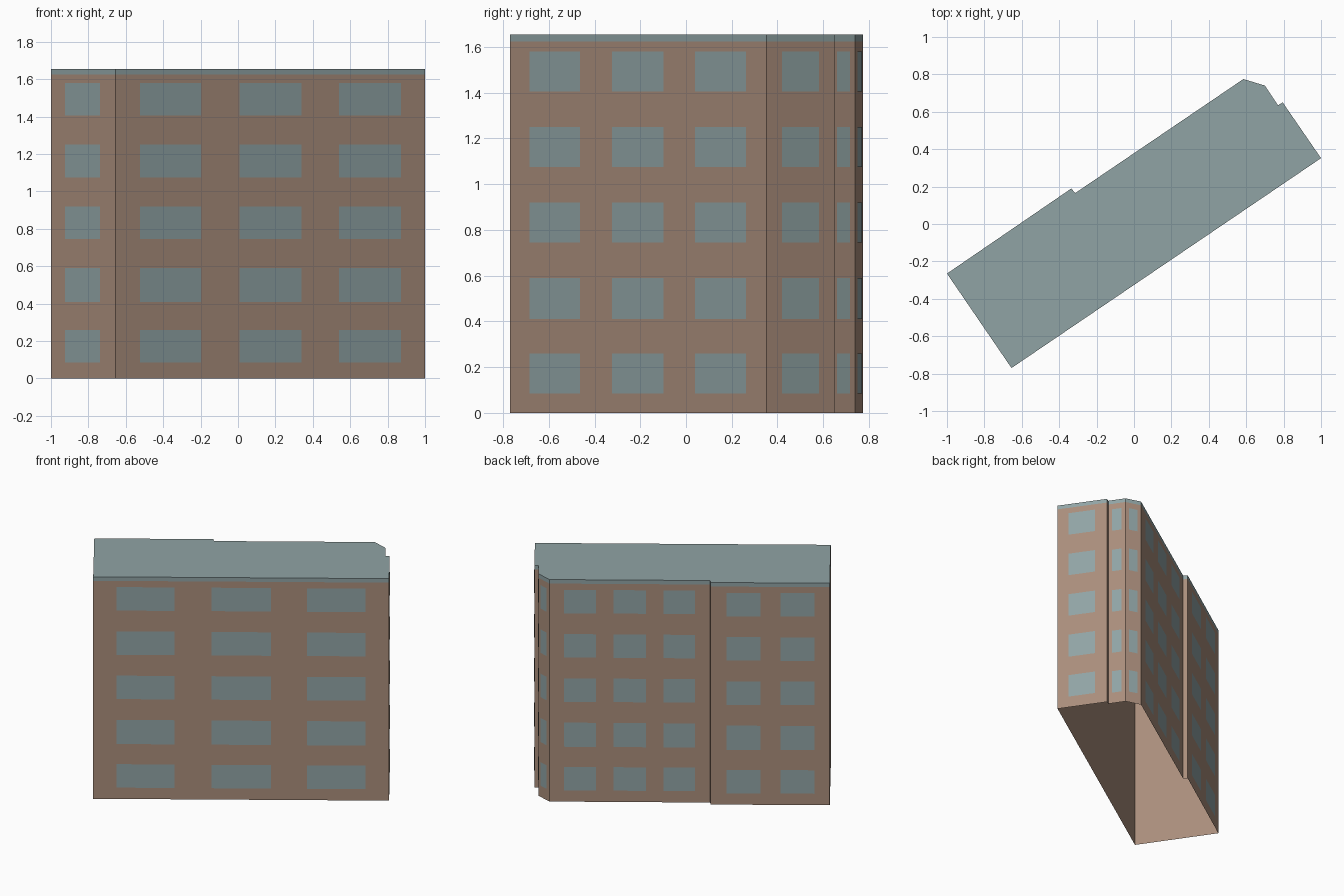
import bpy, bmesh
from mathutils import Vector

if "Cube" in bpy.data.objects:
    bpy.data.objects.remove(bpy.data.objects["Cube"], do_unlink=True)


def make_material(name, colour):
    mat = bpy.data.materials.new(name)
    mat.use_nodes = True
    mat.diffuse_color = colour
    mat.node_tree.nodes["Principled BSDF"].inputs["Base Color"].default_value = colour
    return mat


brown = make_material("brown_wall", (0.40, 0.27, 0.20, 1))
teal = make_material("grey_teal", (0.28, 0.37, 0.375, 1))

HEIGHT, EAVE = 1.655, 1.625
ROWS = [(0.085, 0.26), (0.41, 0.59), (0.745, 0.92), (1.075, 1.25), (1.405, 1.58)]
SINGLE = [(0.225, 0.765)]

# Footprint corners, counter-clockwise, each with the window columns
# (fractions of the wall length) of the wall that starts there
WALLS = [
    ((-1.0, -0.265), SINGLE),
    ((-0.655, -0.77), [(0.078, 0.275), (0.4, 0.6), (0.722, 0.921)]),
    ((1.0, 0.352), SINGLE),
    ((0.795, 0.65), []),
    ((0.77, 0.635), SINGLE),
    ((0.7, 0.74), SINGLE),
    ((0.585, 0.775), [(0.093, 0.29), (0.4, 0.6), (0.71, 0.907)]),
    ((-0.315, 0.165), []),
    ((-0.335, 0.19), [(0.134, 0.42), (0.588, 0.874)]),
]
corners = [Vector((*p, 0)) for p, _ in WALLS]
sides = list(zip(corners, corners[1:] + corners[:1]))


def add_object(name, bm, mat):
    mesh = bpy.data.meshes.new(name)
    bm.to_mesh(mesh)
    bm.free()
    mesh.materials.append(mat)
    obj = bpy.data.objects.new(name, mesh)
    bpy.context.collection.objects.link(obj)
    return obj


def add_panel(bm, a, b, low, high):
    """Upright rectangle between two plan points."""
    points = [(a.x, a.y, low), (b.x, b.y, low), (b.x, b.y, high), (a.x, a.y, high)]
    return bm.faces.new([bm.verts.new(p) for p in points])


# Outer walls, an open-bottomed shell
bm = bmesh.new()
for a, b in sides:
    add_panel(bm, a, b, 0, EAVE)
bmesh.ops.remove_doubles(bm, verts=bm.verts, dist=0.0001)
add_object("walls", bm, brown)

# Flat roof with its edge band
bm = bmesh.new()
for a, b in sides:
    add_panel(bm, a, b, EAVE, HEIGHT)
bm.faces.new([bm.verts.new((p.x, p.y, HEIGHT)) for p in corners])
bmesh.ops.remove_doubles(bm, verts=bm.verts, dist=0.0001)
add_object("roof", bm, teal)

# Window panes, thin plates just proud of each wall
bm = bmesh.new()
for (a, b), (_, columns) in zip(sides, WALLS):
    along = b - a
    outward = Vector((along.y, -along.x, 0)).normalized() * 0.002
    for start, end in columns:
        for low, high in ROWS:
            add_panel(bm, a + along * start + outward, a + along * end + outward, low, high)
add_object("windows", bm, teal)
